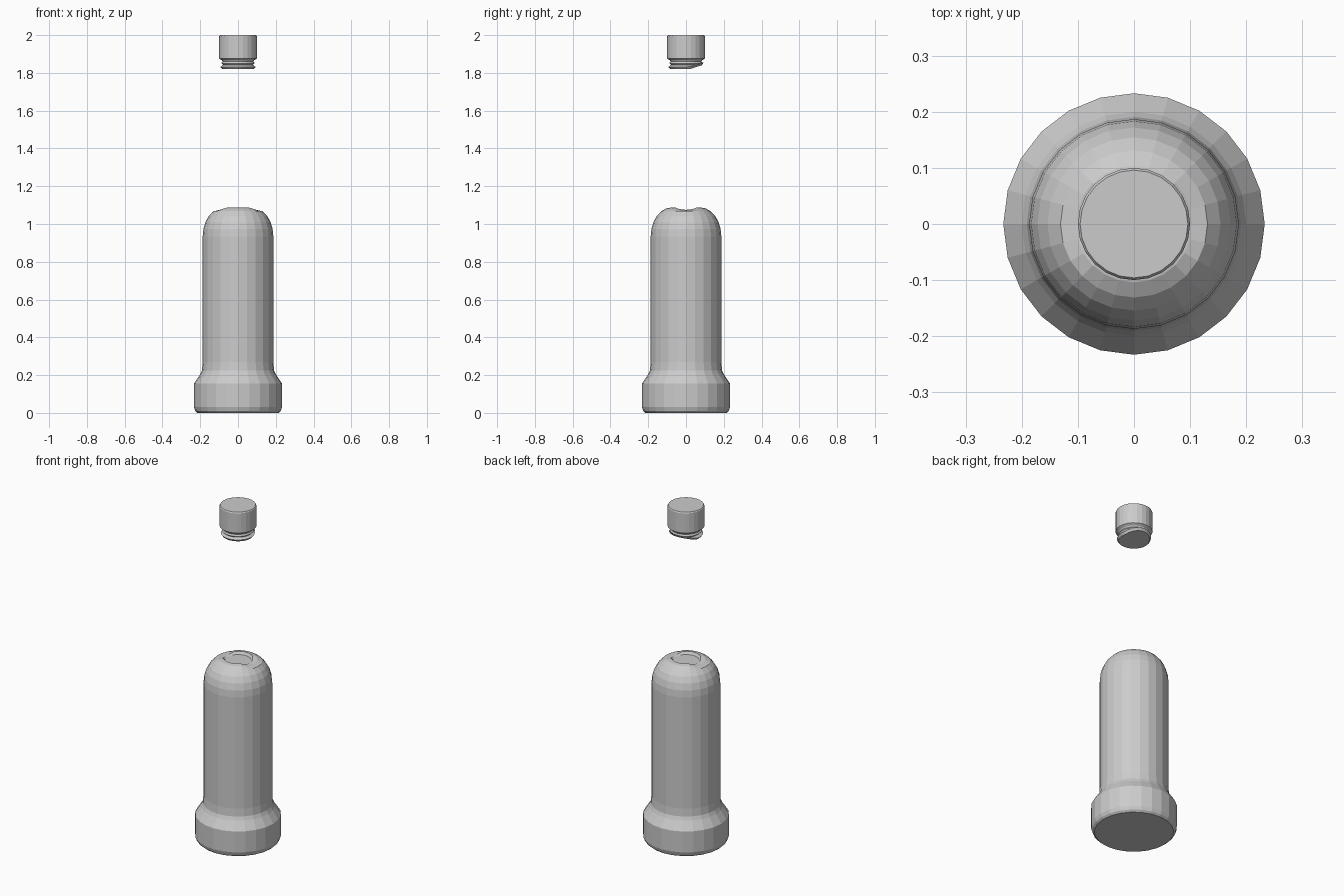
import bpy, bmesh
from math import sin, cos, pi, radians

if "Cube" in bpy.data.objects:
    bpy.data.objects.remove(bpy.data.objects["Cube"])


def lathe(name, profile, sides, shape=None):
    """Revolve (radius, z) points, closing both ends; shape may move vertices."""
    bm = bmesh.new()
    rings = []
    for r, z in profile:
        ring = []
        for i in range(sides):
            a = 2 * pi * i / sides
            p = (r * cos(a), r * sin(a), z)
            ring.append(bm.verts.new(shape(p) if shape else p))
        rings.append(ring)
    for lo, hi in zip(rings, rings[1:]):
        for i in range(sides):
            j = (i + 1) % sides
            bm.faces.new((lo[i], lo[j], hi[j], hi[i]))
    bm.faces.new(rings[0][::-1])
    bm.faces.new(rings[-1])
    mesh = bpy.data.meshes.new(name)
    bm.to_mesh(mesh)
    bm.free()
    obj = bpy.data.objects.new(name, mesh)
    bpy.context.collection.objects.link(obj)
    return obj


# Body: wide foot, straight tube, rounded shoulder, shallow mouth
foot = [(0.215, 0), (0.226, 0.01), (0.233, 0.03), (0.233, 0.155),
        (0.2, 0.205), (0.191, 0.225), (0.187, 0.27)]
dome = [(0.075 + 0.112 * cos(radians(a)), 0.935 + 0.153 * sin(radians(a)))
        for a in (0, 15, 30, 45, 60, 75)]
mouth = [(0.08, 1.087), (0.07, 1.072)]


def uneven_rim(p):
    x, y, z = p
    # the lip dips on the left and right sides
    if z > 1.08:
        z -= 0.012 * max(0, (x * x - y * y) / (x * x + y * y))
    return x, y, z


lathe("bottle_body", foot + dome + mouth, 24, uneven_rim)


# Floating stopper with threaded neck and slanted underside
def slanted_bottom(p):
    x, y, z = p
    if z < 1.84:
        z += max(0, y - 0.02) * 0.32
    return x, y, z


stopper = [(0.084, 1.82), (0.093, 1.832), (0.079, 1.842), (0.088, 1.851),
           (0.082, 1.86), (0.086, 1.867), (0.1, 1.876), (0.1, 1.994), (0.096, 2.0)]
lathe("stopper", stopper, 24, slanted_bottom)
